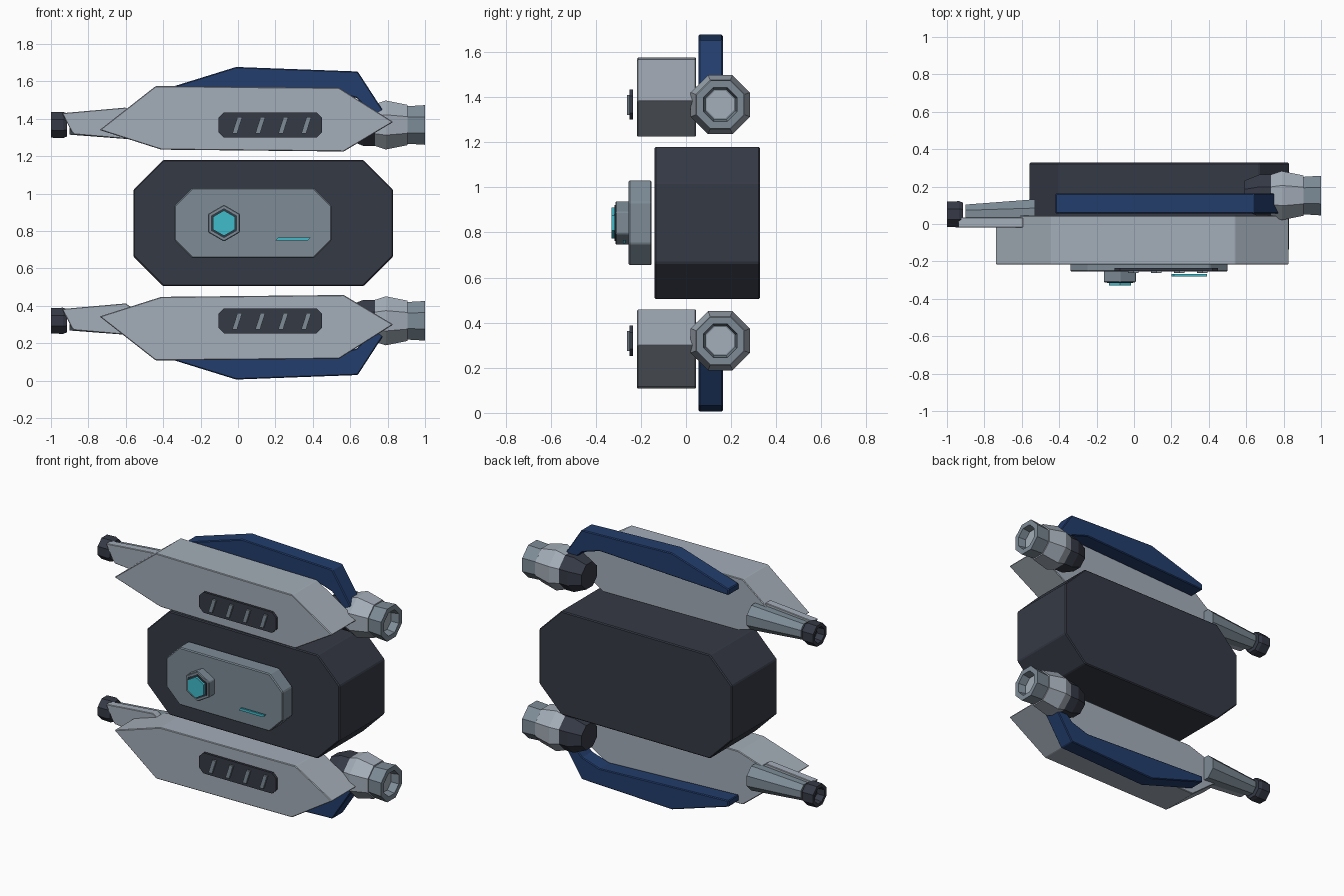
import bpy, bmesh, math

if "Cube" in bpy.data.objects:
    bpy.data.objects.remove(bpy.data.objects["Cube"])


def material(name, rgb):
    m = bpy.data.materials.new(name)
    m.diffuse_color = (*rgb, 1)
    m.use_nodes = True
    m.node_tree.nodes["Principled BSDF"].inputs["Base Color"].default_value = m.diffuse_color
    return m


LIGHT = material("light_grey", (0.37, 0.42, 0.48))
MID = material("steel_grey", (0.205, 0.26, 0.305))
DARK = material("charcoal", (0.036, 0.042, 0.06))
BLUE = material("navy_blue", (0.016, 0.047, 0.15))
CYAN = material("cyan_glow", (0.05, 0.50, 0.60))


def finish(name, bm, mat, bevel=0):
    bmesh.ops.recalc_face_normals(bm, faces=bm.faces)
    me = bpy.data.meshes.new(name)
    bm.to_mesh(me)
    bm.free()
    me.materials.append(mat)
    ob = bpy.data.objects.new(name, me)
    bpy.context.collection.objects.link(ob)
    if bevel:
        mod = ob.modifiers.new("edge_bevel", 'BEVEL')
        mod.width, mod.segments = bevel, 1
    return ob


def prism(name, pts, y0, y1, mat, bevel=0):
    """Extrude an xz outline between two depths."""
    bm = bmesh.new()
    a = [bm.verts.new((x, y0, z)) for x, z in pts]
    b = [bm.verts.new((x, y1, z)) for x, z in pts]
    n = len(pts)
    bm.faces.new(a)
    bm.faces.new(b)
    for i in range(n):
        j = (i + 1) % n
        bm.faces.new((a[i], a[j], b[j], b[i]))
    return finish(name, bm, mat, bevel)


def turned(name, profile, y, z, mat, n=8):
    """Revolve (x, flat-to-flat half width) pairs around an x axis."""
    bm = bmesh.new()
    k = 1 / math.cos(math.pi / n)
    rings = []
    for x, r in profile:
        angs = [(i + 0.5) * math.tau / n for i in range(n)]
        rings.append([bm.verts.new((x, y + r * k * math.cos(t), z + r * k * math.sin(t)))
                      for t in angs])
    for p, q in zip(rings, rings[1:]):
        for i in range(n):
            j = (i + 1) % n
            bm.faces.new((p[i], p[j], q[j], q[i]))
    bm.faces.new(rings[0])
    bm.faces.new(rings[-1])
    return finish(name, bm, mat)


def chamfered(x0, x1, z0, z1, c):
    return [(x0 + c, z0), (x1 - c, z0), (x1, z0 + c), (x1, z1 - c),
            (x1 - c, z1), (x0 + c, z1), (x0, z1 - c), (x0, z0 + c)]


def hexagon(cx, cz, r):
    return [(cx + r * math.sin(i * math.pi / 3), cz + r * math.cos(i * math.pi / 3))
            for i in range(6)]


# Central body and face plate
prism("body", chamfered(-0.56, 0.83, 0.505, 1.18, 0.16), -0.14, 0.328, DARK, 0.006)
prism("face_plate", chamfered(-0.34, 0.50, 0.655, 1.03, 0.095), -0.255, -0.152, MID, 0.006)

# Hexagonal button and indicator dash
prism("button_base", hexagon(-0.075, 0.842, 0.098), -0.312, -0.25, MID, 0.004)
prism("button_recess", hexagon(-0.075, 0.842, 0.08), -0.316, -0.31, DARK)
prism("button_light", hexagon(-0.075, 0.842, 0.068), -0.33, -0.312, CYAN)
prism("indicator_dash", [(0.2, 0.75), (0.375, 0.75), (0.39, 0.766), (0.215, 0.766)],
      -0.28, -0.268, CYAN)

POD = [(-0.74, 1.34), (-0.44, 1.575), (0.54, 1.566), (0.83, 1.383), (0.565, 1.225), (-0.41, 1.235)]
WING = [(-0.42, 1.55), (-0.01, 1.677), (0.64, 1.653), (0.775, 1.445), (0.74, 1.405),
        (0.635, 1.51), (0.51, 1.55), (-0.42, 1.51)]

for side, cz, flip in (("upper", 1.367, False), ("lower", 0.32, True)):
    def place(pts):
        return [(x, 1.683 - z) if flip else (x, z) for x, z in pts]

    # Side pod and curved wing strip, mirrored top to bottom
    prism(side + "_pod", place(POD), -0.217, 0.045, LIGHT, 0.004)
    prism(side + "_wing", place(WING), 0.056, 0.163, BLUE, 0.005)

    # Vent panel with slanted slats
    prism(side + "_vent", chamfered(-0.105, 0.45, cz - 0.067, cz + 0.067, 0.03),
          -0.25, -0.235, DARK)
    for i in range(4):
        x = -0.003 + i * 0.123
        prism(f"{side}_slat_{i + 1}", [(x - 0.028, cz - 0.046), (x - 0.002, cz - 0.046),
                                       (x + 0.026, cz + 0.042), (x, cz + 0.042)],
              -0.262, -0.249, MID)

    # Barrel, muzzle and guard on the left end
    turned(side + "_barrel", [(-0.90, 0.052), (-0.53, 0.08)], 0.052, cz, MID)
    turned(side + "_muzzle", [(-0.915, 0.062), (-0.935, 0.07), (-1.0, 0.068),
                              (-1.0, 0.048), (-0.95, 0.042)], 0.052, cz, DARK)
    prism(side + "_guard", [(-0.94, cz + 0.063), (-0.6, cz + 0.093), (-0.54, cz + 0.05),
                            (-0.59, cz - 0.075), (-0.875, cz - 0.05), (-0.89, cz - 0.035)],
          -0.018, 0.034, LIGHT, 0.003)

    # Thruster on the right end
    turned(side + "_thruster_base", [(0.59, 0.08), (0.67, 0.112), (0.745, 0.112)],
           0.152, cz, DARK)
    turned(side + "_thruster_bell", [(0.72, 0.108), (0.79, 0.131), (0.905, 0.108)],
           0.152, cz, LIGHT)
    turned(side + "_thruster_ring", [(0.90, 0.100), (1.0, 0.106), (1.0, 0.075), (0.95, 0.066)],
           0.152, cz, MID)
    turned(side + "_thruster_core", [(0.948, 0.06), (0.954, 0.06)], 0.152, cz, LIGHT)
